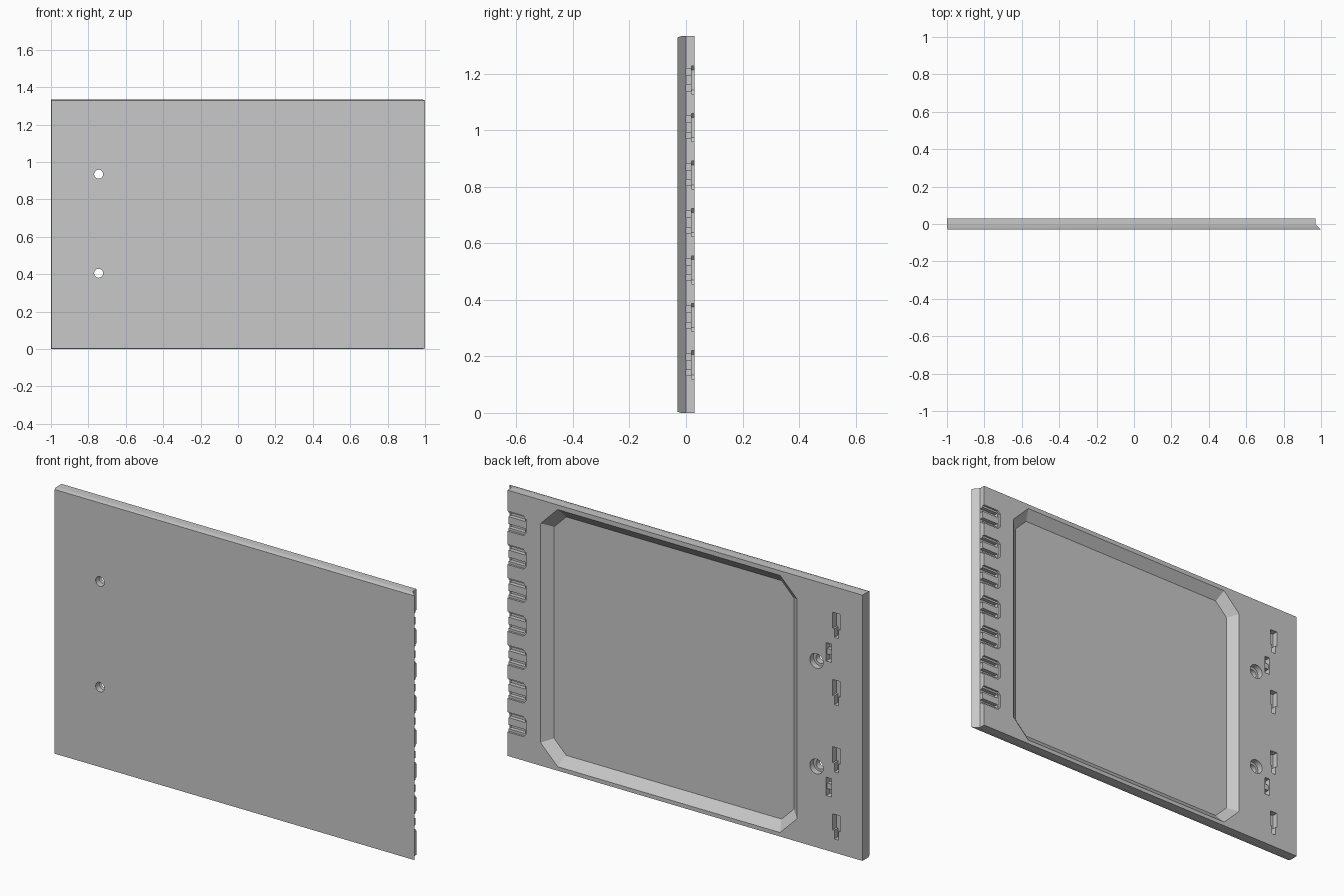
import bpy, bmesh, math

cube = bpy.data.objects.get("Cube")
if cube:
    bpy.data.objects.remove(cube, do_unlink=True)

HEIGHT = 1.333
BACK = 0.03

grey = bpy.data.materials.new("light grey")
grey.use_nodes = True
colour = (0.58, 0.58, 0.58, 1)
grey.diffuse_color = colour
grey.node_tree.nodes["Principled BSDF"].inputs["Base Color"].default_value = colour


def loft(name, rings):
    """Closed solid through (y, [(x, z), ...]) rings."""
    bm = bmesh.new()
    loops = [[bm.verts.new((x, y, z)) for x, z in pts] for y, pts in rings]
    for a, b in zip(loops, loops[1:]):
        for i in range(len(a)):
            j = (i + 1) % len(a)
            bm.faces.new((a[i], a[j], b[j], b[i]))
    bm.faces.new(loops[0])
    bm.faces.new(loops[-1])
    bmesh.ops.recalc_face_normals(bm, faces=bm.faces)
    mesh = bpy.data.meshes.new(name)
    bm.to_mesh(mesh)
    bm.free()
    mesh.materials.append(grey)
    obj = bpy.data.objects.new(name, mesh)
    bpy.context.collection.objects.link(obj)
    return obj


def rect(x0, x1, z0, z1):
    return [(x0, z0), (x1, z0), (x1, z1), (x0, z1)]


def octagon(x0, x1, z0, z1, c):
    return [(x0 + c, z0), (x1 - c, z0), (x1, z0 + c), (x1, z1 - c),
            (x1 - c, z1), (x0 + c, z1), (x0, z1 - c), (x0, z0 + c)]


def circle(x, z, r, n=32):
    return [(x + r * math.cos(2 * math.pi * i / n),
             z + r * math.sin(2 * math.pi * i / n)) for i in range(n)]


def cut(target, rings):
    cutter = loft("cutter", rings)
    cutter.hide_render = True
    mod = target.modifiers.new("cut", "BOOLEAN")
    mod.operation = "DIFFERENCE"
    mod.solver = "EXACT"
    mod.object = cutter
    bpy.context.view_layer.objects.active = target
    bpy.ops.object.modifier_apply(modifier=mod.name)
    bpy.data.objects.remove(cutter, do_unlink=True)


def pocket(target, points, depth):
    cut(target, [(BACK - depth, points), (BACK + 0.02, points)])


# Panel with softened front edges and an undercut left edge
panel = loft("door_panel", [
    (-0.03, rect(-0.996, 1.0, 0.004, HEIGHT - 0.004)),
    (-0.018, rect(-1.0, 0.988, 0, HEIGHT)),
    (0.0, rect(-1.0, 0.97, 0, HEIGHT)),
    (BACK, rect(-1.0, 0.97, 0, HEIGHT))])

# Large recess with sloping walls and clipped corners
def recess(s):
    return octagon(-0.638 + s, 0.786 - s, 0.02 + s, 1.31 - s, 0.095 - 0.586 * s)

cut(panel, [(BACK - 0.04, recess(0.047)), (BACK, recess(0)), (BACK + 0.02, recess(0))])

# Through holes with counterbores
for z in (0.405, 0.935):
    pocket(panel, circle(-0.745, z, 0.037), 0.03)
    cut(panel, [(-0.05, circle(-0.745, z, 0.024)), (0.05, circle(-0.745, z, 0.024))])

# Keyhole slots: wide above, narrow below
for i in range(4):
    x, z = -0.855, 0.13 + 0.337 * i
    pocket(panel, [(x - 0.011, z - 0.062), (x + 0.011, z - 0.062),
                   (x + 0.011, z - 0.018), (x + 0.02, z - 0.018),
                   (x + 0.02, z + 0.062), (x - 0.02, z + 0.062),
                   (x - 0.02, z - 0.018), (x - 0.011, z - 0.018)], 0.03)

# Small latch slots with a sunken bridge
for z in (0.32, 0.995):
    pocket(panel, rect(-0.829, -0.799, z - 0.046, z + 0.046), 0.008)
    for side in (-1, 1):
        mid = z + side * 0.03
        pocket(panel, rect(-0.829, -0.799, mid - 0.016, mid + 0.016), 0.03)

# Row of hinge notches open to the left edge
for i in range(7):
    z = 0.12 + 0.168 * i
    pocket(panel, [(1.02, z), (1.02, z + 0.1), (0.882, z + 0.1), (0.868, z + 0.086),
                   (0.868, z + 0.014), (0.882, z)], 0.01)
    for low, high in ((0.012, 0.032), (0.068, 0.09)):
        pocket(panel, rect(0.878, 1.02, z + low, z + high), 0.03)

# Smooth only the round bores
bpy.ops.object.select_all(action="DESELECT")
panel.select_set(True)
bpy.context.view_layer.objects.active = panel
bpy.ops.object.shade_smooth_by_angle(angle=math.radians(20))
